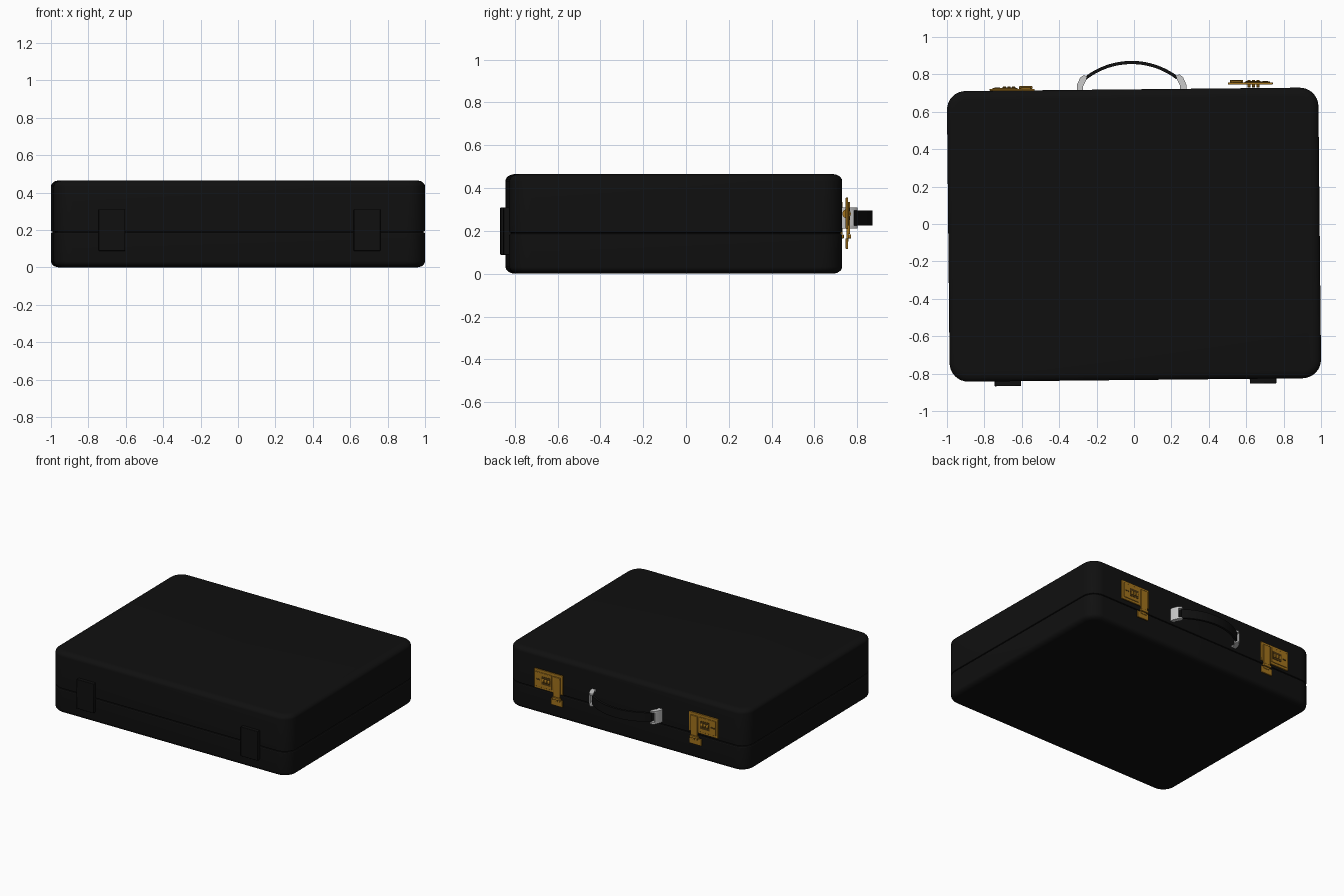
import bpy, bmesh
from math import sin, cos, pi, asin
from mathutils import Matrix

if "Cube" in bpy.data.objects:
    bpy.data.objects.remove(bpy.data.objects["Cube"])

TILT = Matrix.Translation((0, -0.057, 0)) @ Matrix.Rotation(0.0101, 4, 'Z')


def material(name, rgb):
    m = bpy.data.materials.new(name)
    m.diffuse_color = (*rgb, 1)
    m.use_nodes = True
    m.node_tree.nodes["Principled BSDF"].inputs["Base Color"].default_value = m.diffuse_color
    return m


BLACK = material("black_leather", (0.005, 0.005, 0.005))
BRASS = material("brass", (0.36, 0.17, 0.012))
DARK = material("dark_brass", (0.07, 0.035, 0.005))


def finish(name, bm, mat=None, matrix=None, bevel=0.0):
    bmesh.ops.recalc_face_normals(bm, faces=bm.faces)
    me = bpy.data.meshes.new(name)
    bm.to_mesh(me)
    bm.free()
    ob = bpy.data.objects.new(name, me)
    bpy.context.collection.objects.link(ob)
    if mat:
        me.materials.append(mat)
    if matrix:
        ob.matrix_world = matrix
    if bevel:
        b = ob.modifiers.new("Bevel", 'BEVEL')
        b.width, b.segments = bevel, 2
    bpy.ops.object.select_all(action='DESELECT')
    ob.select_set(True)
    bpy.context.view_layer.objects.active = ob
    bpy.ops.object.shade_smooth_by_angle()
    return ob


def box(name, x, y, z, mat=None, matrix=None, bevel=0.0):
    bm = bmesh.new()
    c = [(a + b) / 2 for a, b in (x, y, z)]
    s = [abs(b - a) for a, b in (x, y, z)]
    bmesh.ops.create_cube(bm, size=1, matrix=Matrix.Translation(c) @ Matrix.Diagonal((*s, 1)))
    return finish(name, bm, mat, matrix, bevel)


def prism(name, outline, z0, z1, mat=None):
    bm = bmesh.new()
    f = bm.faces.new([bm.verts.new((x, y, z0)) for x, y in outline])
    r = bmesh.ops.extrude_face_region(bm, geom=[f])
    bmesh.ops.translate(bm, vec=(0, 0, z1 - z0),
                        verts=[v for v in r['geom'] if isinstance(v, bmesh.types.BMVert)])
    return finish(name, bm, mat)


def rounded_rect(inset, hx=0.993, hy=0.777, r=0.1, n=8):
    pts = []
    for k, (sx, sy) in enumerate(((1, 1), (-1, 1), (-1, -1), (1, -1))):
        for i in range(n + 1):
            a = (k + i / n) * pi / 2
            pts.append((sx * (hx - r) + (r - inset) * cos(a), sy * (hy - r) + (r - inset) * sin(a)))
    return pts


def shell(name, profile):
    # stack rounded rectangles through (inset, z) pairs
    bm = bmesh.new()
    rings = [[bm.verts.new((x, y, z)) for x, y in rounded_rect(i)] for i, z in profile]
    n = len(rings[0])
    for a, b in zip(rings, rings[1:]):
        for i in range(n):
            bm.faces.new((a[i], a[(i + 1) % n], b[(i + 1) % n], b[i]))
    bm.faces.new(rings[0])
    bm.faces.new(rings[-1])
    return finish(name, bm, BLACK, TILT)


# Case: base and lid meeting at a recessed seam
arc = [(0.045 * (1 - cos(t * pi / 12)), 0.032 * (1 - sin(t * pi / 12))) for t in range(7)]
shell("case_base", [(i, z) for i, z in reversed(arc)] + [(0, 0.181), (0.003, 0.186), (0.009, 0.188), (0.009, 0.191)])
shell("case_lid", [(0.009, 0.189), (0.009, 0.191), (0.003, 0.193), (0, 0.198)] + [(i, 0.465 - z) for i, z in arc])

# Hinge straps on the front
for side, s in (("left", -1), ("right", 1)):
    box(f"hinge_{side}", (s * 0.611, s * 0.753), (-0.803, -0.76), (0.088, 0.31), BLACK, TILT, 0.003)

# Combination locks on the back, latch ends toward the handle
for side, s, y0 in (("left", -1, 0.712), ("right", 1, 0.746)):
    def part(name, u, v, z, mat=BRASS, bevel=0.002):
        # u runs from the outer end of the plate toward the handle
        ox = -0.015 + s * 0.757
        box(f"lock_{side}_{name}", (ox - s * u[0], ox - s * u[1]), (y0 + v[0], y0 + v[1]), z, mat, None, bevel)
    part("plate", (0, 0.24), (0, 0.011), (0.208, 0.355))
    part("raised_panel", (0.015, 0.15), (0.01, 0.016), (0.225, 0.335))
    part("window", (0.065, 0.142), (0.015, 0.018), (0.25, 0.31), DARK, 0)
    part("slot", (0.025, 0.055), (0.015, 0.018), (0.275, 0.285), DARK, 0)
    part("lever", (0.165, 0.222), (0.01, 0.02), (0.185, 0.335))
    part("stem", (0.17, 0.217), (0.003, 0.014), (0.15, 0.215))
    part("catch", (0.14, 0.236), (0, 0.011), (0.115, 0.165))
    part("catch_lip", (0.158, 0.228), (0.01, 0.025), (0.165, 0.183))
    for i in range(3):
        bm = bmesh.new()
        cx = -0.015 + s * (0.757 - 0.08 - 0.024 * i)
        bmesh.ops.create_cone(bm, cap_ends=True, segments=20, radius1=0.02, radius2=0.02, depth=0.016,
                              matrix=Matrix.Translation((cx, y0 + 0.004, 0.28)) @ Matrix.Rotation(pi / 2, 4, 'Y'))
        finish(f"lock_{side}_wheel_{i + 1}", bm, BRASS)

# Handle brackets: two cheeks and an outer web each
for side, s in (("left", -1), ("right", 1)):
    def at(pts):
        return [(-0.013 + s * x, y + (0.003 if s > 0 else 0)) for x, y in pts]
    cheek = at([(0.293, 0.71), (0.293, 0.742), (0.275, 0.782), (0.255, 0.797),
                (0.238, 0.788), (0.242, 0.77), (0.26, 0.735), (0.26, 0.71)])
    prism(f"bracket_{side}_lower_cheek", cheek, 0.212, 0.224)
    prism(f"bracket_{side}_upper_cheek", cheek, 0.296, 0.308)
    web = at([(0.293, 0.71), (0.293, 0.742), (0.275, 0.782), (0.265, 0.778), (0.281, 0.742), (0.281, 0.71)])
    prism(f"bracket_{side}_web", web, 0.22, 0.3)

# Bowed handle strap
R, HALF, N = 0.41, asin(0.25 / 0.41), 28
ang = [-HALF + 2 * HALF * i / N for i in range(N + 1)]
cy = 0.872 - R
outline = [(-0.013 + R * sin(a), cy + R * cos(a)) for a in ang]
outline += [(-0.013 + (R - 0.017) * sin(a), cy + (R - 0.017) * cos(a)) for a in reversed(ang)]
prism("handle_strap", outline, 0.226, 0.294, BLACK)
